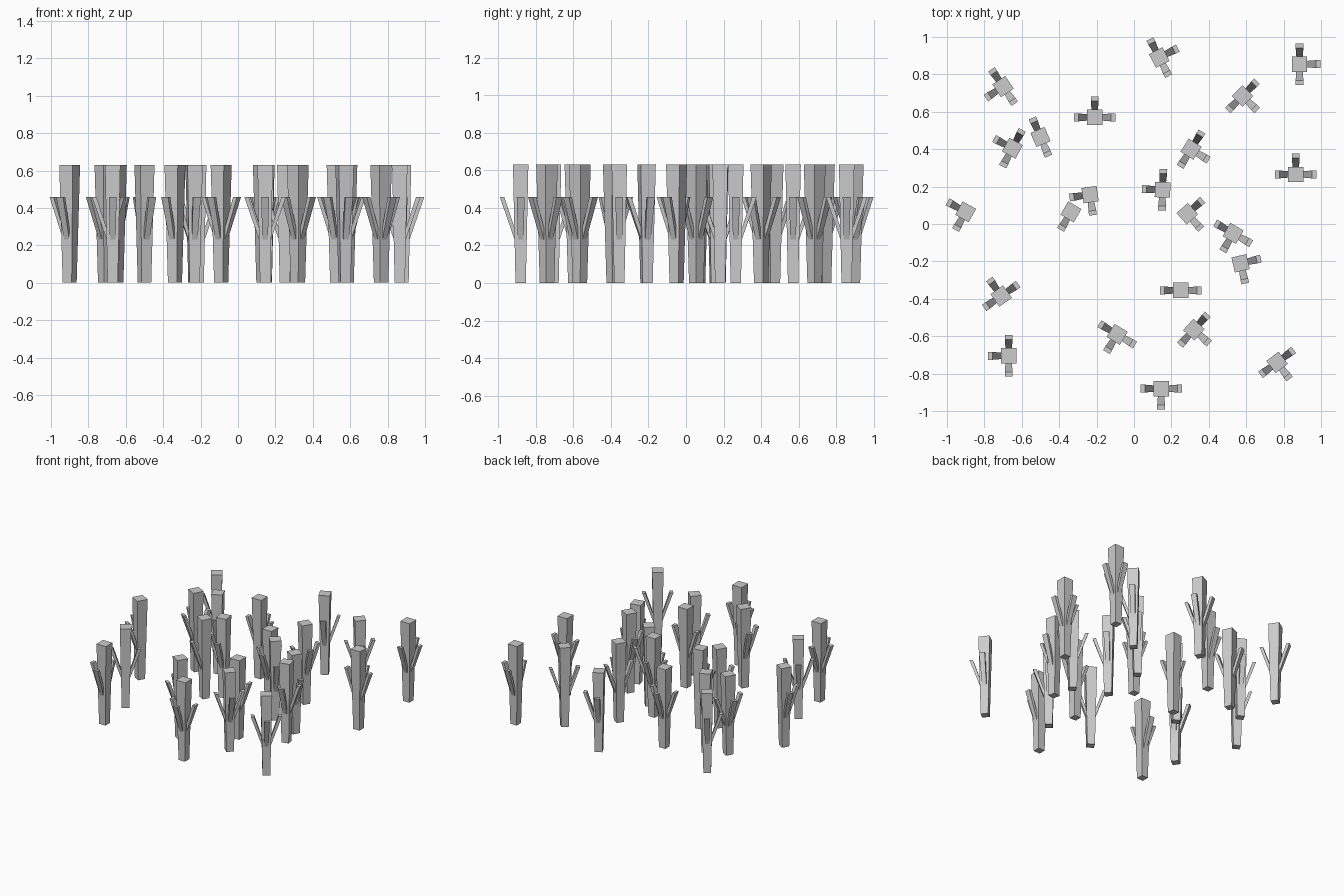
import bpy, bmesh
from math import radians
from mathutils import Matrix, Vector

H = 0.63  # trunk height

# x, y, branch directions in degrees (first one also turns the trunk)
TREES = [
    (-0.70, 0.735, (34, 124, 214, 304), 1), (-0.65, 0.405, (62, 152, 242), 0),
    (-0.50, 0.465, (113, 293), 0), (-0.21, 0.57, (0, 90, 180), 0),
    (0.135, 0.89, (27, 117, 297), 0), (0.885, 0.855, (0, 90, 270), 0),
    (0.58, 0.685, (45, 225, 315), 0), (0.305, 0.40, (58, 238, 328), 0),
    (0.865, 0.265, (0, 90, 180), 0), (0.153, 0.183, (88, 178, 268), 0),
    (-0.235, 0.157, (188, 278), 0), (-0.337, 0.065, (240,), 0),
    (-0.90, 0.065, (151, 241), 0), (0.285, 0.055, (42, 312), 0),
    (0.53, -0.05, (150, 240, 330), 0), (0.57, -0.21, (13, 283), 0),
    (0.25, -0.355, (0, 180), 0), (-0.71, -0.385, (35, 125, 215), 0),
    (-0.67, -0.705, (90, 180, 270), 0), (-0.09, -0.59, (149, 239, 329), 0),
    (0.32, -0.565, (48, 228, 318), 0), (0.145, -0.88, (0, 180, 270), 0),
    (0.765, -0.74, (37, 217, 307), 0),
]


def loft(bm, bottom, top):
    """Closed four-sided prism between two rings of points."""
    a = [bm.verts.new(p) for p in bottom]
    b = [bm.verts.new(p) for p in top]
    bm.faces.new(a[::-1])
    bm.faces.new(b)
    for i in range(4):
        j = (i + 1) % 4
        bm.faces.new((a[i], a[j], b[j], b[i]))


def rect(cx, z, sx, sy, m):
    """Horizontal rectangle centred on (cx, 0, z), turned by m."""
    return [m @ Vector((cx + u * sx / 2, v * sy / 2, z))
            for u, v in ((-1, -1), (1, -1), (1, 1), (-1, 1))]


for n, (x, y, dirs, skip) in enumerate(TREES, 1):
    bm = bmesh.new()
    turn = Matrix.Rotation(radians(dirs[0]), 4, 'Z')
    # tapered trunk, wider at the top
    loft(bm, rect(0, 0, 0.055, 0.055, turn), rect(0, H, 0.082, 0.082, turn))
    # branches leaning outwards
    for d in dirs[skip:]:
        m = Matrix.Rotation(radians(d), 4, 'Z')
        loft(bm, rect(0.022, 0.23, 0.02, 0.03, m), rect(0.099, 0.458, 0.024, 0.042, m))
    mesh = bpy.data.meshes.new(f"tree_{n}")
    bm.to_mesh(mesh)
    bm.free()
    ob = bpy.data.objects.new(f"tree_{n}", mesh)
    ob.location = (x, y, 0)
    bpy.context.collection.objects.link(ob)
